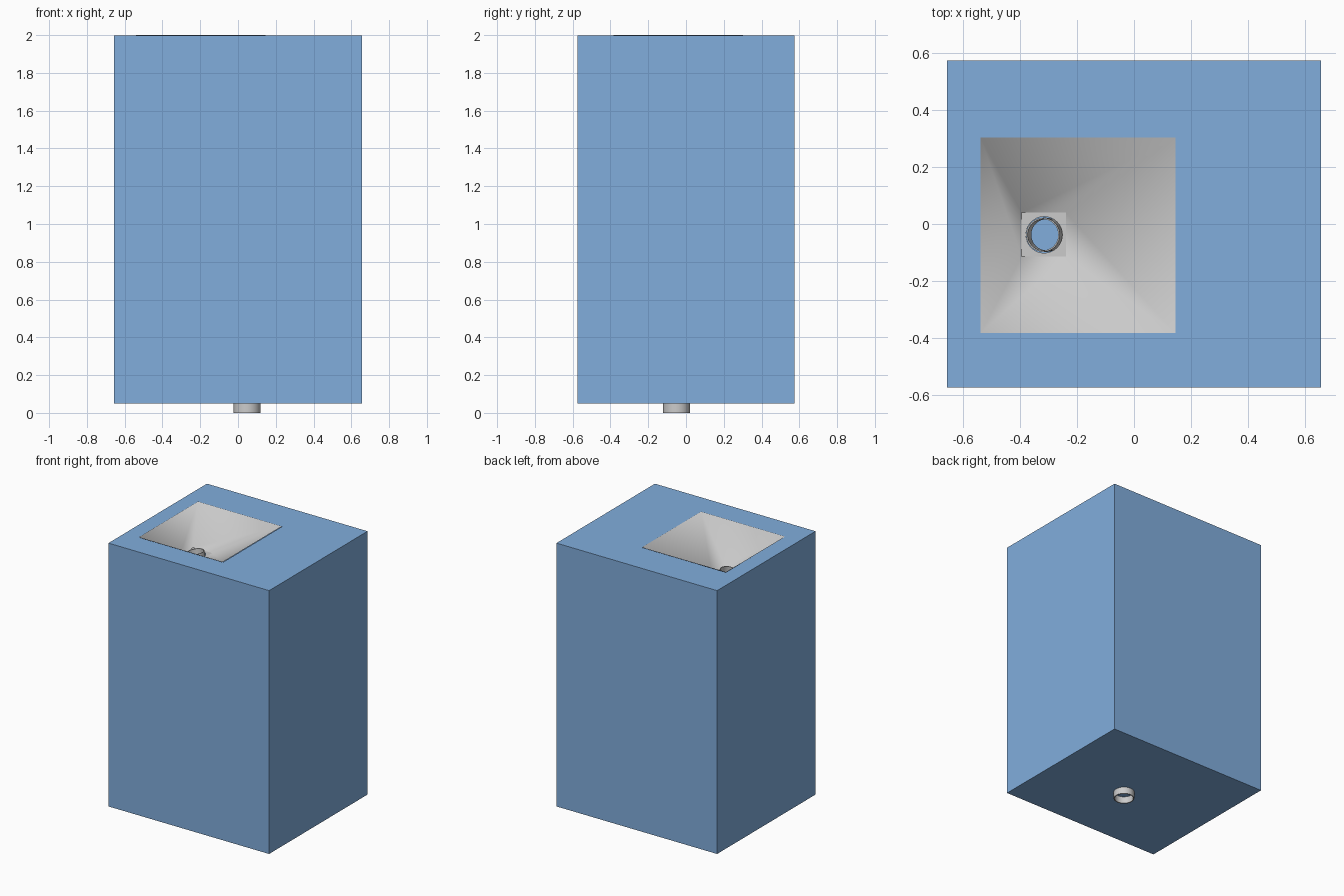
import bpy, math
from mathutils import Matrix, Vector

if "Cube" in bpy.data.objects:
    bpy.data.objects.remove(bpy.data.objects["Cube"])


def mesh_object(name, verts, faces, smooth=False):
    mesh = bpy.data.meshes.new(name)
    mesh.from_pydata(verts, [], faces)
    mesh.update()
    for p in mesh.polygons:
        p.use_smooth = smooth
    obj = bpy.data.objects.new(name, mesh)
    bpy.context.collection.objects.link(obj)
    return obj


def rect(x0, x1, y0, y1, z):
    return [(x0, y0, z), (x1, y0, z), (x1, y1, z), (x0, y1, z)]


def circle(cx, cy, r, z, n=32, start=0.0):
    return [(cx + r * math.cos(start + math.tau * i / n),
             cy + r * math.sin(start + math.tau * i / n), z) for i in range(n)]


def bridge(a, b, n):
    return [(a + i, a + (i + 1) % n, b + (i + 1) % n, b + i) for i in range(n)]


def smooth_edges(obj, degrees):
    bpy.ops.object.select_all(action='DESELECT')
    obj.select_set(True)
    bpy.context.view_layer.objects.active = obj
    bpy.ops.object.shade_smooth_by_angle(angle=math.radians(degrees))


def tube(name, centre, r_out, r_in, z0, z1, n=32):
    x, y = centre
    verts = (circle(0, 0, r_out, z0, n) + circle(0, 0, r_out, z1, n)
             + circle(0, 0, r_in, z1, n) + circle(0, 0, r_in, z0, n))
    faces = []
    for k in range(4):
        faces += bridge(k * n, (k + 1) % 4 * n, n)
    obj = mesh_object(name, verts, faces)
    obj.location = (x, y, 0)
    smooth_edges(obj, 40)
    return obj


mouth = (-0.54, 0.146, -0.384, 0.304)
base = (-0.395, -0.24, -0.115, 0.04)
inlet = (-0.316, -0.038)

# Blue hollow casing with a square opening in the lid
casing_verts = (rect(-0.657, 0.657, -0.575, 0.575, 0.05)
                + rect(-0.657, 0.657, -0.575, 0.575, 1.997)
                + rect(*mouth, 1.997))
casing = mesh_object("casing", casing_verts,
                     [(3, 2, 1, 0)] + bridge(0, 4, 4) + bridge(4, 8, 4))
blue = bpy.data.materials.new("casing_blue")
blue.diffuse_color = (0.22, 0.42, 0.72, 1)
blue.use_nodes = True
blue.node_tree.nodes["Principled BSDF"].inputs["Base Color"].default_value = blue.diffuse_color
casing.data.materials.append(blue)

# Off-centre square funnel, softly shaded
funnel = mesh_object("funnel", rect(*mouth, 2.0) + rect(*base, 1.8),
                     bridge(0, 4, 4), smooth=True)

# Funnel floor: square rim stitched to a round hole
n = 32
hx = (base[0] + base[1]) / 2
hy = (base[2] + base[3]) / 2
half = (base[1] - base[0]) / 2
square = []
for x, y, z in circle(0, 0, 1, 1.8, n, math.pi / 4):
    s = half / max(abs(x), abs(y))
    square.append((hx + x * s, hy + y * s, z))
mesh_object("funnel_floor", square + circle(*inlet, 0.064, 1.8, n, math.pi / 4),
            bridge(0, n, n))

# Short inlet pipe, tilted slightly towards the outlet
pipe = tube("inlet_pipe", inlet, 0.060, 0.055, -0.05, 0.025)
pipe.location.z = 1.795
pipe.rotation_euler = (0, math.radians(-10), 0)

# Outlet collar under the casing
tube("outlet_collar", (0.048, -0.05), 0.071, 0.064, 0.0, 0.055)
